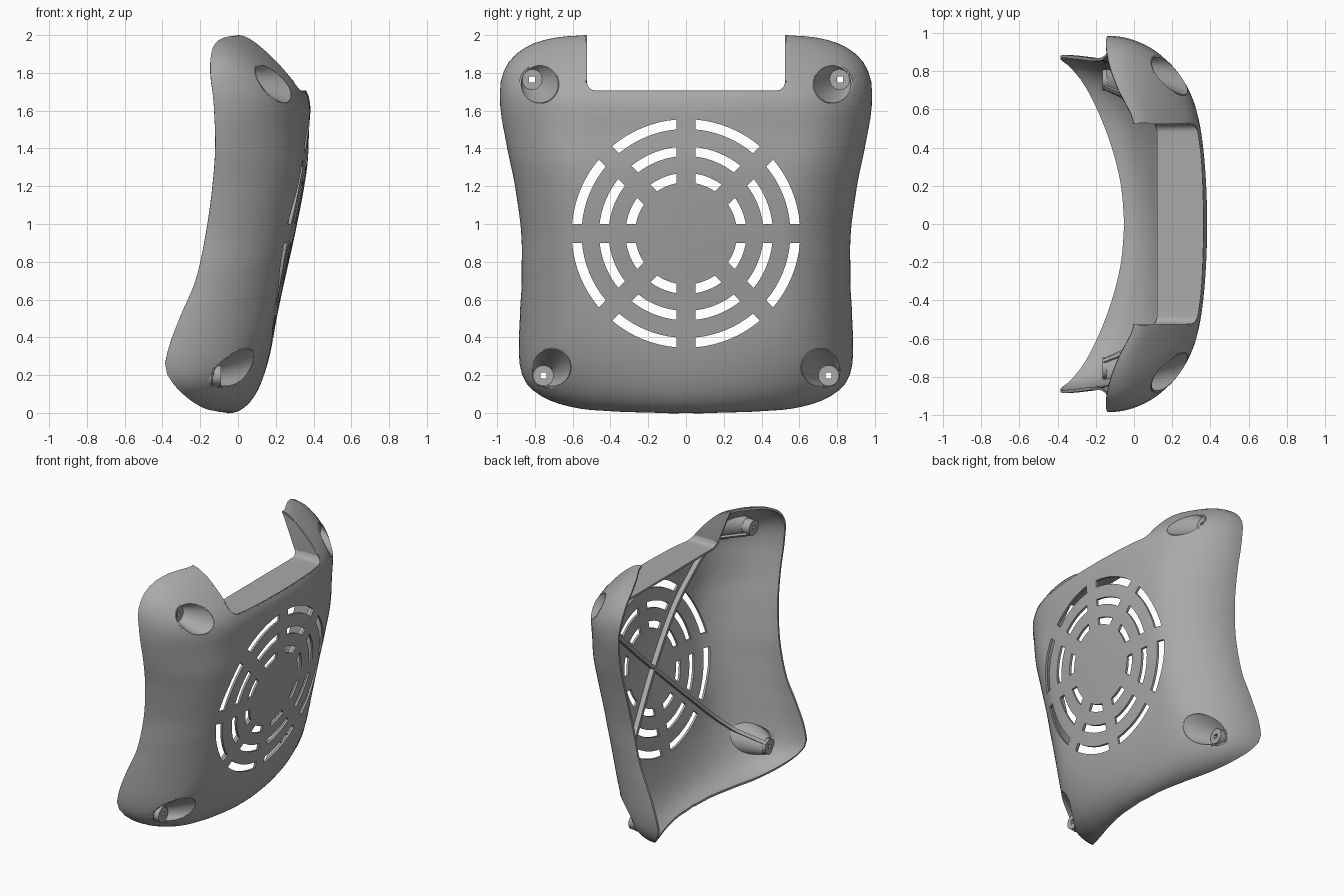
import bpy, bmesh, math
from mathutils import Vector

cube = bpy.data.objects.get("Cube")
if cube:
    bpy.data.objects.remove(cube, do_unlink=True)

grey = bpy.data.materials.new("matte grey")
grey.use_nodes = True
grey.diffuse_color = (0.4, 0.4, 0.4, 1)
grey.node_tree.nodes["Principled BSDF"].inputs["Base Color"].default_value = (0.4, 0.4, 0.4, 1)

# Half outline from bottom centre to top centre: y, z, depth of the open rim
OUTLINE = [(0, 0, -.05), (.2, .002, -.067), (.4, .009, -.115), (.58, .026, -.182), (.74, .075, -.262),
           (.84, .15, -.34), (.877, .235, -.385), (.885, .35, -.365), (.88, .5, -.31), (.87, .7, -.225),
           (.872, .95, -.17), (.905, 1.2, -.135), (.95, 1.42, -.12), (.985, 1.66, -.13),
           (.975, 1.78, -.145), (.92, 1.88, -.145), (.82, 1.95, -.125), (.7, 1.985, -.08),
           (.53, 2, 0), (.25, 2, 0), (0, 2, 0)]
# Crown of the dome along the centre line: z, x, sideways bend
SPINE = [(0, .18, .08), (.2, .172, .08), (.4, .188, .08), (.6, .225, .08), (1, .313, .09), (1.3, .366, .12),
         (1.5, .376, .14), (1.7, .383, .11), (1.85, .322, .09), (2, .23, .08)]
FLAT = .57
GRILLE_Z = .95
NOTCH_Y, NOTCH_Z, NOTCH_R = .53, 1.7, .05


def interpolate(table, key):
    """Smooth curve through rows of (key, value, ...)."""
    i = 0
    while i < len(table) - 2 and table[i + 1][0] < key:
        i += 1
    a, b = table[i], table[i + 1]
    before, after = table[max(i - 1, 0)], table[min(i + 2, len(table) - 1)]
    span = b[0] - a[0]
    t = min(max((key - a[0]) / span, 0), 1)
    out = []
    for c in range(1, len(a)):
        m0 = (b[c] - before[c]) / (b[0] - before[0]) * span
        m1 = (after[c] - a[c]) / (after[0] - a[0]) * span
        out.append(a[c] * (1 - t) ** 2 * (1 + 2 * t) + b[c] * t * t * (3 - 2 * t)
                   + m0 * t * (1 - t) ** 2 - m1 * t * t * (1 - t))
    return out


POLAR = [(math.atan2(y, 1 - z), math.hypot(y, 1 - z), x) for y, z, x in OUTLINE]


def surface(y, z):
    """Depth x of the outer skin at (y, z)."""
    radius, rim = interpolate(POLAR, math.atan2(abs(y), 1 - z))
    r = min(math.hypot(y, 1 - z) / radius, 1)
    fall = max(0, (r - FLAT) / (1 - FLAT))
    crown, bend = interpolate(SPINE, z)
    return rim + (crown - bend * y * y - rim) * math.sqrt(1 - fall * fall)


def finish(name, bm):
    bmesh.ops.recalc_face_normals(bm, faces=bm.faces)
    mesh = bpy.data.meshes.new(name)
    bm.to_mesh(mesh)
    bm.free()
    mesh.materials.append(grey)
    obj = bpy.data.objects.new(name, mesh)
    bpy.context.collection.objects.link(obj)
    return obj


def loft(name, rows, ring=True, caps=False):
    """Skin a series of equally long point rows."""
    bm = bmesh.new()
    grid = [[bm.verts.new(p) for p in row] for row in rows]
    n = len(rows[0])
    for a, b in zip(grid, grid[1:]):
        for i in range(n if ring else n - 1):
            j = (i + 1) % n
            bm.faces.new((a[i], a[j], b[j], b[i]))
    if caps:
        bm.faces.new(grid[0])
        bm.faces.new(grid[-1])
    return finish(name, bm)


def apply(obj, kind, **settings):
    mod = obj.modifiers.new(kind.title(), kind)
    for key, value in settings.items():
        setattr(mod, key, value)
    bpy.context.view_layer.objects.active = obj
    bpy.ops.object.modifier_apply(modifier=mod.name)


def smooth(obj, angle=35):
    bpy.ops.object.select_all(action='DESELECT')
    obj.select_set(True)
    bpy.context.view_layer.objects.active = obj
    bpy.ops.object.shade_smooth_by_angle(angle=math.radians(angle))


def circle(y, z, r, count=32):
    steps = [2 * math.pi * i / count for i in range(count)]
    return [(y + r * math.cos(a), z + r * math.sin(a)) for a in steps]


def prism(bm, points):
    """Long bar along x, used for cutting."""
    low = [bm.verts.new((-1, y, z)) for y, z in points]
    high = [bm.verts.new((1, y, z)) for y, z in points]
    bm.faces.new(low)
    bm.faces.new(high[::-1])
    for i in range(len(points)):
        j = (i + 1) % len(points)
        bm.faces.new((low[j], low[i], high[i], high[j]))


# Domed shell, open at the back
SEGMENTS, RINGS = 144, 28
rows = []
for k in range(1, RINGS + 1):
    r = 1 - (1 - k / RINGS) ** 2
    row = []
    for i in range(SEGMENTS):
        a = 2 * math.pi * i / SEGMENTS - math.pi
        radius = interpolate(POLAR, abs(a))[0] * r
        y, z = radius * math.sin(a), 1 - radius * math.cos(a)
        row.append((surface(y, z), y, z))
    rows.append(row)
shell = loft("shell", rows)
bm = bmesh.new()
bm.from_mesh(shell.data)
bm.verts.ensure_lookup_table()
bm.faces.new(bm.verts[:SEGMENTS])
bmesh.ops.recalc_face_normals(bm, faces=bm.faces)
middle = max(bm.faces, key=lambda f: len(f.verts))
if middle.normal.x < 0:
    bmesh.ops.reverse_faces(bm, faces=bm.faces)
bmesh.ops.poke(bm, faces=[middle])
bm.to_mesh(shell.data)
bm.free()
apply(shell, 'SOLIDIFY', thickness=.016, offset=-1)

# Notch path, reused for the cut and its lip
notch = [(-NOTCH_Y, 2 - .05 * i) for i in range(6)]
for i in range(7):
    a = math.pi / 2 * i / 6
    notch.append((-NOTCH_Y + NOTCH_R * (1 - math.cos(a)), NOTCH_Z + NOTCH_R * (1 - math.sin(a))))
notch += [(-.4 + .1 * i, NOTCH_Z) for i in range(4)]
notch += [(0, NOTCH_Z)] + [(-y, z) for y, z in reversed(notch)]

# Screw wells: recess centre y, z; tip centre y, z; well floor, tube front, tube back
WELLS = [(.775, 1.74, .815, 1.765, .07, .08, .01), (.71, .24, .755, .197, -.14, -.09, -.165)]
WELL_R, TUBE_R = .103, .055

# Cuts: notch, fan grille slots and well openings
bm = bmesh.new()
prism(bm, [(-NOTCH_Y, 2.3)] + notch + [(NOTCH_Y, 2.3)])
for inner, outer in ((.27, .32), (.41, .46), (.553, .605)):
    for sector in range(8):
        points = []
        for r, order in ((outer, range(9)), (inner, range(8, -1, -1))):
            gap = math.asin(.05 / r)
            for i in order:
                a = sector * math.pi / 4 + gap + (math.pi / 4 - 2 * gap) * i / 8
                points.append((r * math.cos(a), GRILLE_Z + r * math.sin(a)))
        prism(bm, points)
for well in WELLS:
    for side in (-1, 1):
        prism(bm, circle(side * well[0], well[1], WELL_R))
cutter = finish("cutter", bm)
cutter.hide_render = True
apply(shell, 'BOOLEAN', operation='DIFFERENCE', solver='EXACT', object=cutter)
bpy.data.objects.remove(cutter, do_unlink=True)
smooth(shell)

# Lip turned inwards around the notch
rows = []
for y, z in notch:
    front = surface(y, z) - .002
    back = min(front - .002, .12 * (2 - z) / (2 - NOTCH_Z))
    rows.append([(front, y, z), (back, y, z)])
lip = loft("notch_lip", rows, ring=False)
apply(lip, 'SOLIDIFY', thickness=.014, offset=0)
smooth(lip)

# Tapered wells and hollow screw tubes
for (cy, cz, ty, tz, floor, front, back), level in zip(WELLS, ("upper", "lower")):
    for side, hand in ((1, "left"), (-1, "right")):
        mouth = [(surface(y, z) - .002, y, z) for y, z in circle(side * cy, cz, WELL_R)]
        base = [(min(floor, m[0] - .01), y, z) for m, (y, z) in zip(mouth, circle(side * ty, tz, TUBE_R))]
        well = loft(f"{level}_{hand}_well", [mouth, base])
        apply(well, 'SOLIDIFY', thickness=.01, offset=0)
        smooth(well)
        wide = circle(side * ty, tz, TUBE_R)
        square = []
        for y, z in circle(0, 0, 1):
            s = .016 / max(abs(y), abs(z))
            square.append((side * ty + y * s, tz + z * s))
        tube = loft(f"{level}_{hand}_screw_tube", [[(x, y, z) for y, z in ring] for x, ring in
                    ((front, wide), (back, wide), (back, square), (front, square), (front, wide))])
        smooth(tube)

# Crossed ribs on the inner skin, running from well to well
for side, name in ((1, "rising_rib"), (-1, "falling_rib")):
    (uy, uz, uty, utz, _, _, uback), (ly, lz, lty, ltz, _, _, lback) = WELLS
    start, end = Vector((-ly, lz)), Vector((uy, uz))
    along = (end - start).normalized()
    start, end = start + along * WELL_R, end - along * WELL_R
    path = [(lback + .04, Vector((-lty, ltz)) + along * TUBE_R)]
    for i in range(31):
        p = start.lerp(end, i / 30)
        path.append((surface(p.x, p.y) - .012, p))
    path.append((uback + .04, Vector((uty, utz)) - along * TUBE_R))
    across = Vector((-along.y, along.x)) * .012
    rows = []
    for x, p in path:
        a, b = p + across, p - across
        rows.append([(x, side * a.x, a.y), (x, side * b.x, b.y),
                     (x - .04, side * b.x, b.y), (x - .04, side * a.x, a.y)])
    smooth(loft(name, rows, caps=True))
